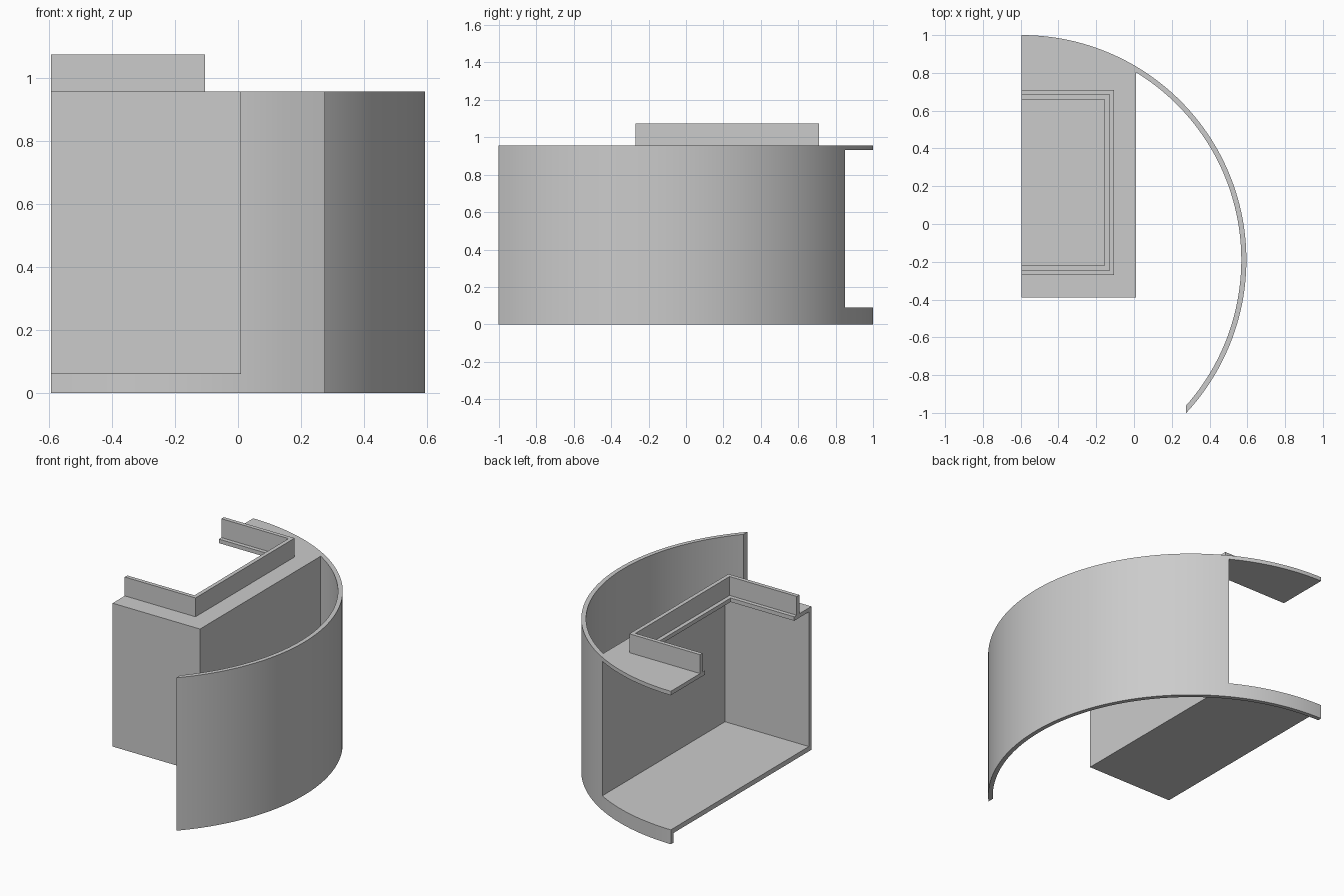
import bpy, bmesh, math

if "Cube" in bpy.data.objects:
    bpy.data.objects.remove(bpy.data.objects["Cube"], do_unlink=True)

# Shared dimensions
CX, CY = -0.595, -0.19          # centre of the curved wall
R_OUT, R_IN = 1.19, 1.163
T = 0.025                       # sheet thickness
BOX_X, BOX_Y = 0.01, -0.39      # outer faces of the box
FLOOR_Z, FLOOR_TOP = 0.06, 0.09
PLATE_Z, TOP_Z = 0.932, 0.957
RIM_Z = 1.075
INNER_X = BOX_X - T

grey = bpy.data.materials.new("plain grey")
grey.use_nodes = True
grey.diffuse_color = (0.6, 0.6, 0.6, 1)
grey.node_tree.nodes["Principled BSDF"].inputs["Base Color"].default_value = (0.6, 0.6, 0.6, 1)


def arc(radius, x0, x1, front=False, steps=24):
    """Points from x0 at the back to x1 at the back (or front) of the circle."""
    a = math.acos((x0 - CX) / radius)
    b = math.acos((x1 - CX) / radius) * (-1 if front else 1)
    angles = [a + (b - a) * i / steps for i in range(steps + 1)]
    return [(CX + radius * math.cos(t), CY + radius * math.sin(t)) for t in angles]


def band(x0, x1, front=False, steps=24):
    """Outline of a curved strip whose ends are cut along y."""
    return arc(R_OUT, x0, x1, front, steps) + arc(R_IN, x0, x1, front, steps)[::-1]


def prism(name, outline, z0, z1):
    """Extrude a plan outline between two heights."""
    bm = bmesh.new()
    face = bm.faces.new([bm.verts.new((x, y, z0)) for x, y in outline])
    top = bmesh.ops.extrude_face_region(bm, geom=[face])["geom"]
    bmesh.ops.translate(bm, vec=(0, 0, z1 - z0),
                        verts=[v for v in top if isinstance(v, bmesh.types.BMVert)])
    bmesh.ops.recalc_face_normals(bm, faces=bm.faces)
    mesh = bpy.data.meshes.new(name)
    bm.to_mesh(mesh)
    bm.free()
    mesh.materials.append(grey)
    obj = bpy.data.objects.new(name, mesh)
    bpy.context.collection.objects.link(obj)
    bpy.ops.object.select_all(action="DESELECT")
    obj.select_set(True)
    bpy.context.view_layer.objects.active = obj
    bpy.ops.object.shade_smooth_by_angle(angle=math.radians(30))
    return obj


def bracket(x, y0, y1):
    """Three-sided outline, open towards the cut side."""
    return [(CX, y0), (x, y0), (x, y1), (CX, y1)]


# Curved wall, and the low strip that carries on below the back opening
prism("curved_wall", band(INNER_X, 0.275, True, 80), 0, TOP_Z)
prism("curved_base_strip", band(CX, INNER_X), 0, FLOOR_TOP)

# Box: floor, side wall and front wall
prism("box_floor", [(CX, BOX_Y + T), (INNER_X, BOX_Y + T)]
      + arc(R_IN, INNER_X, CX), FLOOR_Z, FLOOR_TOP)
prism("box_side_wall", [(INNER_X, BOX_Y), (BOX_X, BOX_Y)]
      + arc(R_IN, BOX_X, INNER_X, steps=2), FLOOR_Z, TOP_Z)
prism("box_front_wall", bracket(INNER_X, BOX_Y, BOX_Y + T), FLOOR_Z, TOP_Z)

# Top plate with its rectangular opening
RIM_X, RIM_Y0, RIM_Y1 = -0.105, -0.27, 0.71
hole = bracket(RIM_X - 2 * T, RIM_Y0 + 2 * T, RIM_Y1 - 2 * T)
prism("top_plate", [(CX, BOX_Y + T), (INNER_X, BOX_Y + T)]
      + arc(R_OUT, INNER_X, CX) + hole[::-1], PLATE_Z, TOP_Z)

# Raised rim standing around the opening
prism("raised_rim", bracket(RIM_X, RIM_Y0, RIM_Y1)
      + bracket(RIM_X - T, RIM_Y0 + T, RIM_Y1 - T)[::-1], TOP_Z, RIM_Z)
